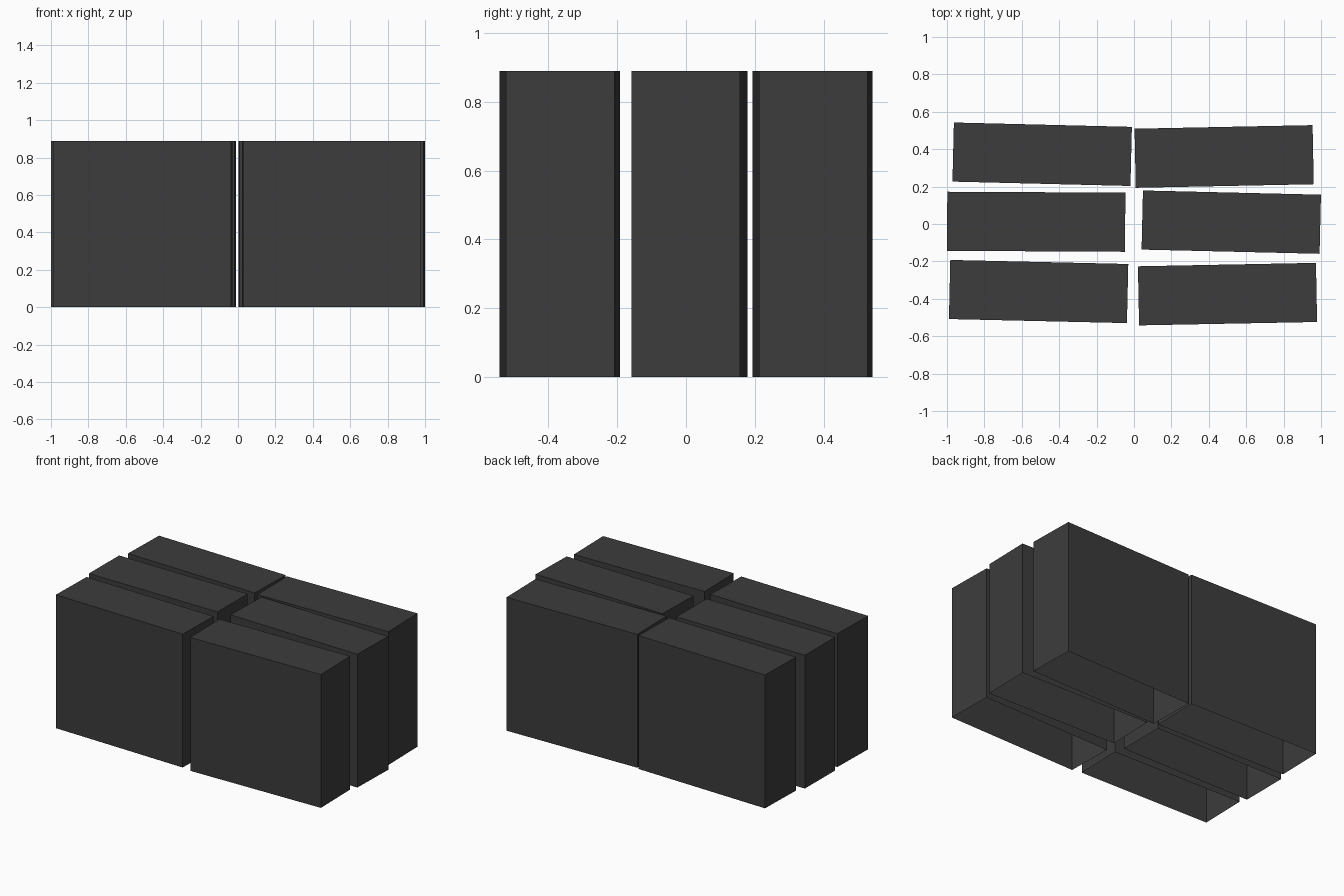
import bpy, bmesh
from math import radians
from mathutils import Matrix

if "Cube" in bpy.data.objects:
    bpy.data.objects.remove(bpy.data.objects["Cube"])

LENGTH, DEPTH, HEIGHT = 0.952, 0.316, 0.89

dark = bpy.data.materials.new("dark_grey")
dark.diffuse_color = (0.045, 0.045, 0.045, 1)
dark.use_nodes = True
dark.node_tree.nodes["Principled BSDF"].inputs["Base Color"].default_value = dark.diffuse_color


def crate(name, x, y, angle):
    """Thin-walled box, open at the bottom, turned slightly about z."""
    bm = bmesh.new()
    bmesh.ops.create_cube(bm, size=1, matrix=Matrix.Translation((0, 0, HEIGHT / 2))
                          @ Matrix.Diagonal((LENGTH, DEPTH, HEIGHT, 1)))
    bm.normal_update()
    bottom = [f for f in bm.faces if f.normal.z < -0.5]
    bmesh.ops.delete(bm, geom=bottom, context='FACES_ONLY')
    mesh = bpy.data.meshes.new(name)
    bm.to_mesh(mesh)
    bm.free()
    mesh.materials.append(dark)
    obj = bpy.data.objects.new(name, mesh)
    obj.location = (x, y, 0)
    obj.rotation_euler.z = radians(angle)
    bpy.context.collection.objects.link(obj)


# Two loosely aligned columns of three boxes
crate("box_back_left", -0.491, 0.373, -1.4)
crate("box_back_right", 0.482, 0.361, 1.15)
crate("box_middle_left", -0.523, 0.012, -0.3)
crate("box_middle_right", 0.520, 0.010, -1.35)
crate("box_front_left", -0.510, -0.361, -1.3)
crate("box_front_right", 0.500, -0.375, 1.1)
